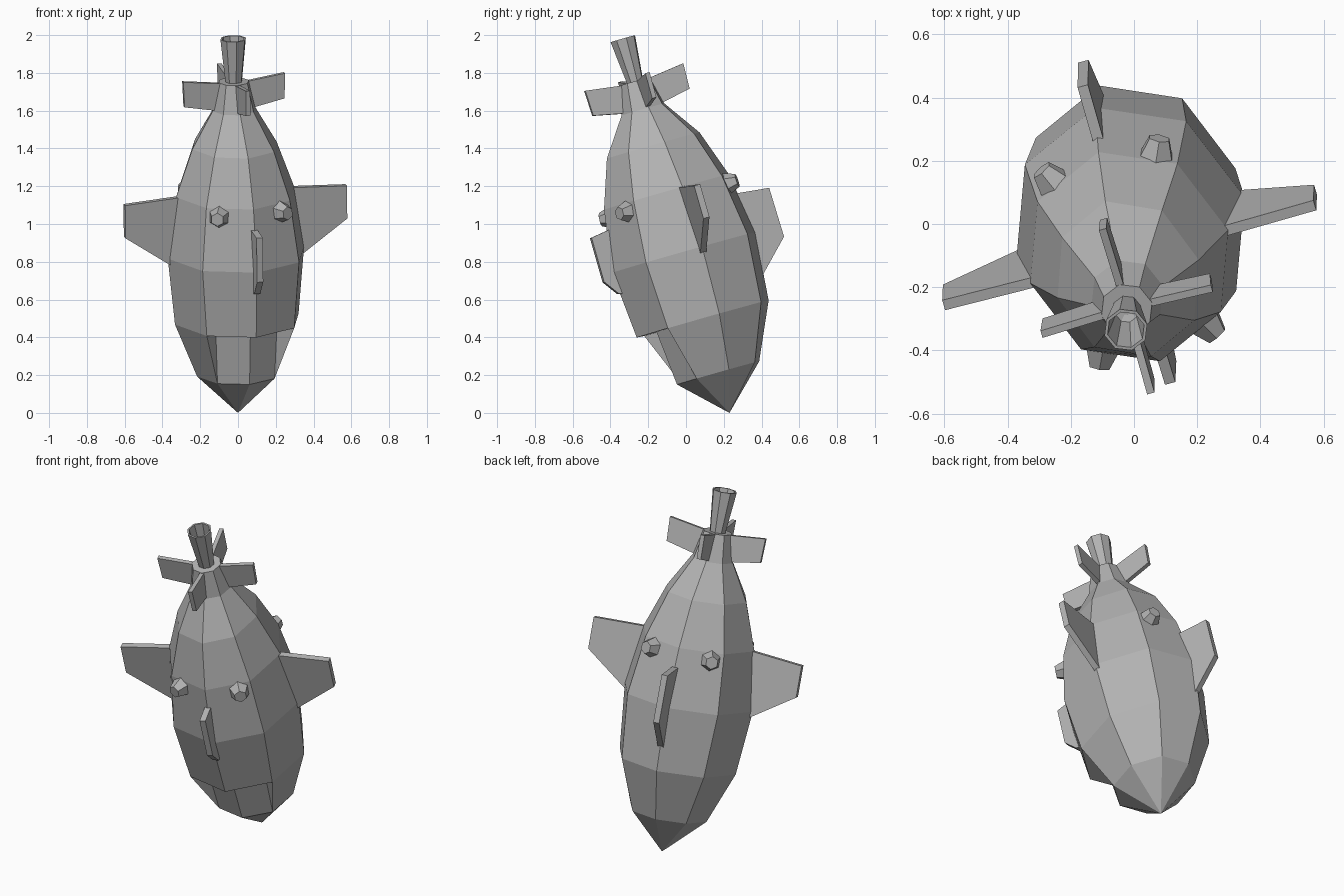
import bpy, bmesh, math
from mathutils import Vector, Matrix

cube = bpy.data.objects.get("Cube")
if cube:
    bpy.data.objects.remove(cube, do_unlink=True)

grey = bpy.data.materials.new("hull grey")
grey.use_nodes = True
COLOUR = (0.45, 0.45, 0.45, 1)
grey.diffuse_color = COLOUR
grey.node_tree.nodes["Principled BSDF"].inputs["Base Color"].default_value = COLOUR

# Tilted frame: local z runs from the nose tip up to the nozzle
axis = Vector((-0.013, -0.285, 1)).normalized()
side = Vector((0.96, 0.26, 0.08))
side = (side - axis * side.dot(axis)).normalized()
back = axis.cross(side)
FRAME = Matrix.Translation((0, 0.23, 0)) @ Matrix((side, back, axis)).transposed().to_4x4()
SIDES = 8


def finish(name, bm):
    bmesh.ops.recalc_face_normals(bm, faces=bm.faces)
    mesh = bpy.data.meshes.new(name)
    bm.to_mesh(mesh)
    bm.free()
    mesh.materials.append(grey)
    obj = bpy.data.objects.new(name, mesh)
    bpy.context.collection.objects.link(obj)
    obj.matrix_world = FRAME
    return obj


def ring(bm, rx, ry, s):
    """Octagon with its first corner at the front."""
    angles = [math.tau * i / SIDES for i in range(SIDES)]
    return [bm.verts.new((rx * math.sin(a), -ry * math.cos(a), s)) for a in angles]


def bridge(bm, low, high, skip=()):
    for i in range(SIDES):
        if i not in skip:
            j = (i + 1) % SIDES
            bm.faces.new((low[i], low[j], high[j], high[i]))


# Hull: nose cone, swelling body and neck, with a recess under the front lip
bm = bmesh.new()
profile = [(0.222, 0.235, 0.22), (0.377, 0.34, 0.517), (0.41, 0.375, 0.883),
           (0.357, 0.325, 1.216), (0.265, 0.232, 1.472), (0.122, 0.118, 1.671),
           (0.085, 0.083, 1.825)]
profile[0] = (0.235, 0.222, 0.22)
rings = [ring(bm, rx, ry, s) for ry, rx, s in profile]
tip = bm.verts.new((0, 0, 0))
for i in range(SIDES):
    bm.faces.new((tip, rings[0][(i + 1) % SIDES], rings[0][i]))
FRONT = (SIDES - 1, 0)
for k in range(len(rings) - 1):
    bridge(bm, rings[k], rings[k + 1], FRONT if k == 0 else ())
bm.faces.new(rings[-1])

inner = {}
for i in (SIDES - 1, 0, 1):
    p = rings[1][i].co
    inner[i] = bm.verts.new((p.x * 0.7, p.y * 0.7, p.z))
for i in FRONT:
    j = (i + 1) % SIDES
    bm.faces.new((rings[0][i], rings[0][j], inner[j], inner[i]))
    bm.faces.new((inner[i], inner[j], rings[1][j], rings[1][i]))
for i in (SIDES - 1, 1):
    bm.faces.new((rings[0][i], inner[i], rings[1][i]))
finish("hull", bm)

# Nozzle: flared open tube on top of the neck
bm = bmesh.new()
tube = [ring(bm, r, r, s) for r, s in
        ((0.045, 1.82), (0.07, 2.06), (0.06, 2.06), (0.036, 1.85), (0.014, 1.84))]
for low, high in zip(tube, tube[1:]):
    bridge(bm, low, high)
bm.faces.new(tube[-1])
finish("nozzle", bm)


def fin(name, outline, thickness, quarter):
    """Plate from (radius, height) points, turned in quarter steps from +x."""
    bm = bmesh.new()
    faces = []
    for y in (-thickness / 2, thickness / 2):
        faces.append([bm.verts.new((r, y, s)) for r, s in outline])
    bm.faces.new(faces[0])
    bm.faces.new(faces[1])
    n = len(outline)
    for i in range(n):
        j = (i + 1) % n
        bm.faces.new((faces[0][i], faces[0][j], faces[1][j], faces[1][i]))
    bm.transform(Matrix.Rotation(quarter * math.pi / 2, 4, "Z"))
    finish(name, bm)


# Four tail fins around the neck
tail = [(0.06, 1.667), (0.275, 1.71), (0.28, 1.848), (0.06, 1.82)]
wing = [(0.28, 0.79), (0.61, 1.02), (0.61, 1.2), (0.25, 1.22)]
keel_back = [(0.3, 0.6), (0.38, 0.655), (0.55, 0.82), (0.545, 1.09), (0.3, 1.115)]
keel_front = [(0.32, 0.74), (0.41, 0.766), (0.47, 0.847), (0.47, 1.09), (0.3, 1.115)]
NAMES = ("left", "back", "right", "front")
for q, where in enumerate(NAMES):
    fin("tail_fin_" + where, tail, 0.024, q)

# Side wings and front and back keels
for q, outline in enumerate((wing, keel_back, wing, keel_front)):
    fin("body_fin_" + NAMES[q], outline, 0.034, q)

# Four six-sided portholes, mirrored left to right and front to back
for sx in (-1, 1):
    for sy in (-1, 1):
        bm = bmesh.new()
        bmesh.ops.create_cone(bm, cap_ends=True, segments=6, radius1=0.064,
                              radius2=0.036, depth=0.075)
        out = Vector((sx * 0.42, sy * 0.9, 0.05))
        turn = out.to_track_quat("Z", "Y").to_matrix().to_4x4()
        bm.transform(Matrix.Translation((sx * 0.178, sy * 0.303, 1.17)) @ turn)
        finish("porthole_" + ("front" if sy < 0 else "back")
               + ("_left" if sx > 0 else "_right"), bm)
